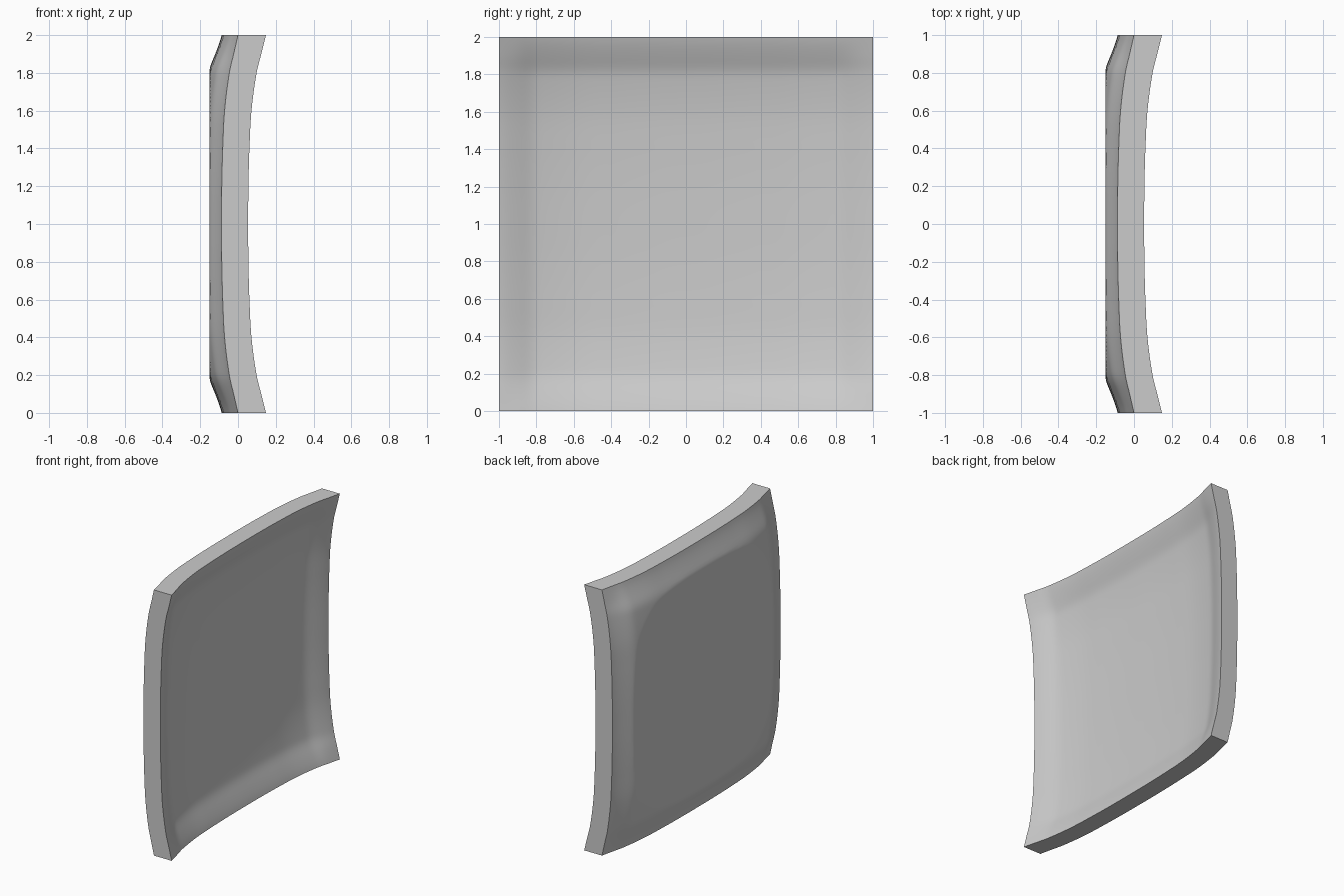
import bpy, bmesh, math

cube = bpy.data.objects.get("Cube")
if cube:
    bpy.data.objects.remove(cube, do_unlink=True)

STEPS = 100
FLAT_BACK = -0.15

# How far the sheet sags at each distance from the middle
SAG = [(0, 0.087), (0.2, 0.086), (0.4, 0.081), (0.6, 0.071),
       (0.8, 0.046), (0.9, 0.023), (1.0, 0)]


def slope(i):
    a, b = SAG[max(i - 1, 0)], SAG[min(i + 1, len(SAG) - 1)]
    return 0 if i == 0 else (b[1] - a[1]) / (b[0] - a[0])


def sag(t):
    """Smooth curve through the sag points."""
    t = min(abs(t), 1)
    i = max(k for k in range(len(SAG) - 1) if SAG[k][0] <= t)
    (x0, y0), (x1, y1) = SAG[i], SAG[i + 1]
    w = x1 - x0
    u = (t - x0) / w
    blend = u * u * (3 - 2 * u)
    return (y0 + (y1 - y0) * blend + slope(i) * w * u * (1 - u) ** 2
            - slope(i + 1) * w * u * u * (1 - u))


def inset(t):
    """Zero at the border, one inside it."""
    u = min((1 - abs(t)) / 0.22, 1)
    return u * u * (3 - 2 * u)


def dish_side(y, z):
    return 0.148 - 1.08 * (sag(y) + sag(z)) - 0.022 * inset(y) * inset(z)


def flat_side(y, z):
    x = -sag(y) - sag(z) - 0.025 * inset(y) * inset(z)
    return max(x, FLAT_BACK)


# Curved panel: two surfaces joined by four straight rims
bm = bmesh.new()


def surface(height, flip):
    grid = [[None] * (STEPS + 1) for _ in range(STEPS + 1)]
    for i in range(STEPS + 1):
        for j in range(STEPS + 1):
            y, z = 2 * i / STEPS - 1, 2 * j / STEPS - 1
            grid[i][j] = bm.verts.new((height(y, z), y, z + 1))
    for i in range(STEPS):
        for j in range(STEPS):
            quad = [grid[i][j], grid[i + 1][j], grid[i + 1][j + 1], grid[i][j + 1]]
            bm.faces.new(quad[::-1] if flip else quad)
    return grid


def border(grid):
    n = STEPS
    return ([grid[i][0] for i in range(n)] + [grid[n][j] for j in range(n)]
            + [grid[n - i][n] for i in range(n)] + [grid[0][n - j] for j in range(n)])


front = border(surface(dish_side, False))
back = border(surface(flat_side, True))
for k in range(len(front)):
    m = (k + 1) % len(front)
    bm.faces.new((front[k], back[k], back[m], front[m]))
bmesh.ops.recalc_face_normals(bm, faces=bm.faces)

mesh = bpy.data.meshes.new("dished_panel")
bm.to_mesh(mesh)
bm.free()
panel = bpy.data.objects.new("dished_panel", mesh)
bpy.context.collection.objects.link(panel)

# Plain grey colour
grey = bpy.data.materials.new("plain grey")
grey.use_nodes = True
color = (0.6, 0.6, 0.6, 1)
grey.diffuse_color = color
for node in grey.node_tree.nodes:
    if node.type == "BSDF_PRINCIPLED":
        node.inputs["Base Color"].default_value = color
mesh.materials.append(grey)

# Smooth surfaces with crisp rims
bpy.ops.object.select_all(action="DESELECT")
panel.select_set(True)
bpy.context.view_layer.objects.active = panel
bpy.ops.object.shade_smooth_by_angle(angle=math.radians(30))
